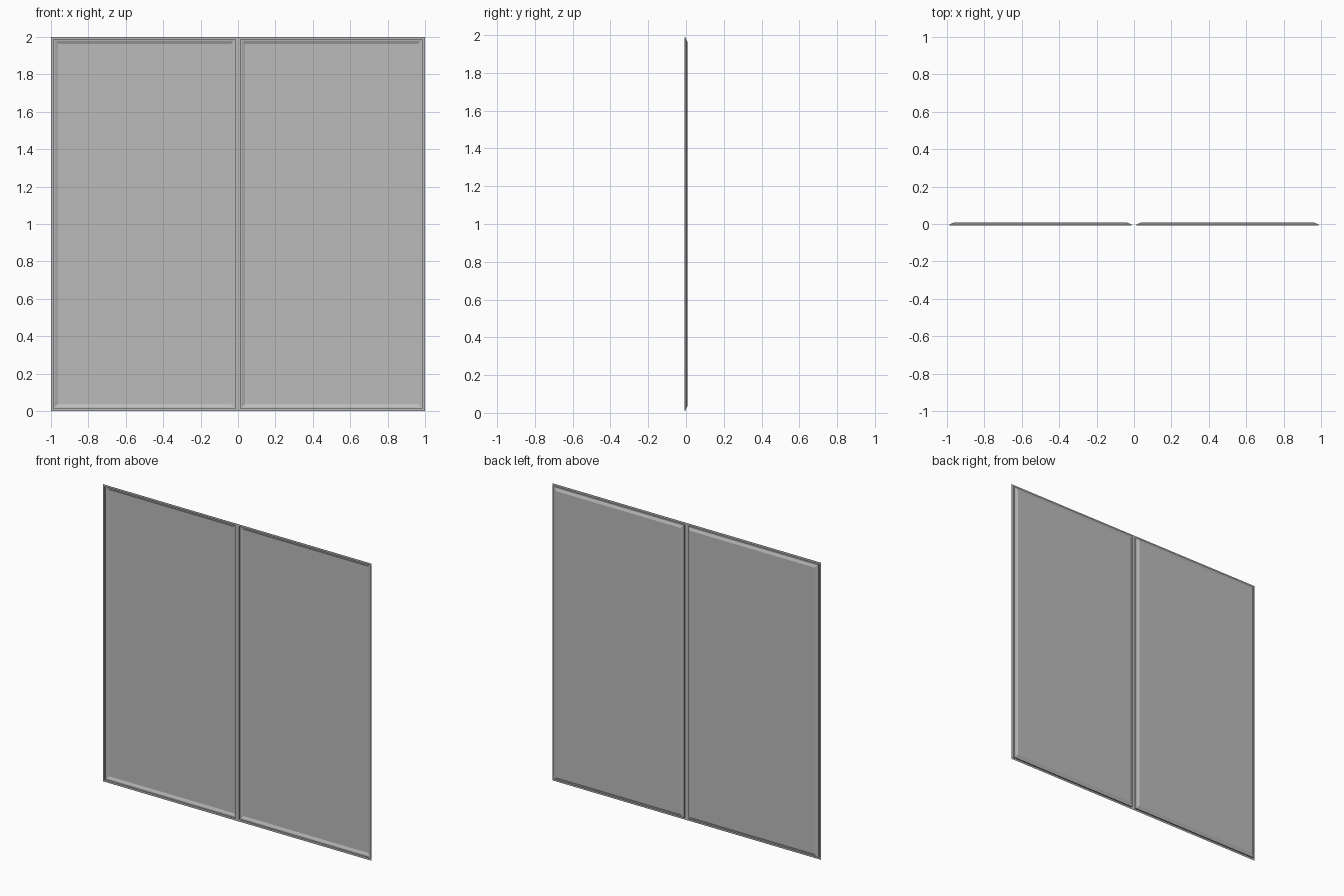
import bpy
import bmesh

cube = bpy.data.objects.get("Cube")
if cube:
    bpy.data.objects.remove(cube, do_unlink=True)

grey = bpy.data.materials.new("mid grey")
grey.use_nodes = True
colour = (0.5, 0.5, 0.5, 1)
grey.diffuse_color = colour
grey.node_tree.nodes["Principled BSDF"].inputs["Base Color"].default_value = colour

# Inset from the edge of each half and depth, from flange to pane
PROFILE = [(0, -0.008), (0.013, -0.008), (0.014, 0), (0.022, 0.001), (0.037, 0.008)]


def pressed_panel(name, x0, x1):
    """Thin sheet with a flat rim, a stepped wall and a pane set to the back."""
    bm = bmesh.new()
    rings = []
    for inset, y in PROFILE:
        a, b, low, high = x0 + inset, x1 - inset, inset, 2 - inset
        rings.append([bm.verts.new((x, y, z)) for x, z in
                      ((a, low), (b, low), (b, high), (a, high))])
    for outer, inner in zip(rings, rings[1:]):
        for i in range(4):
            j = (i + 1) % 4
            bm.faces.new((outer[i], outer[j], inner[j], inner[i]))
    bm.faces.new(rings[-1])
    mesh = bpy.data.meshes.new(name)
    bm.to_mesh(mesh)
    bm.free()
    mesh.materials.append(grey)
    obj = bpy.data.objects.new(name, mesh)
    bpy.context.collection.objects.link(obj)


pressed_panel("right_window_panel", -1, 0)
pressed_panel("left_window_panel", 0, 1)
